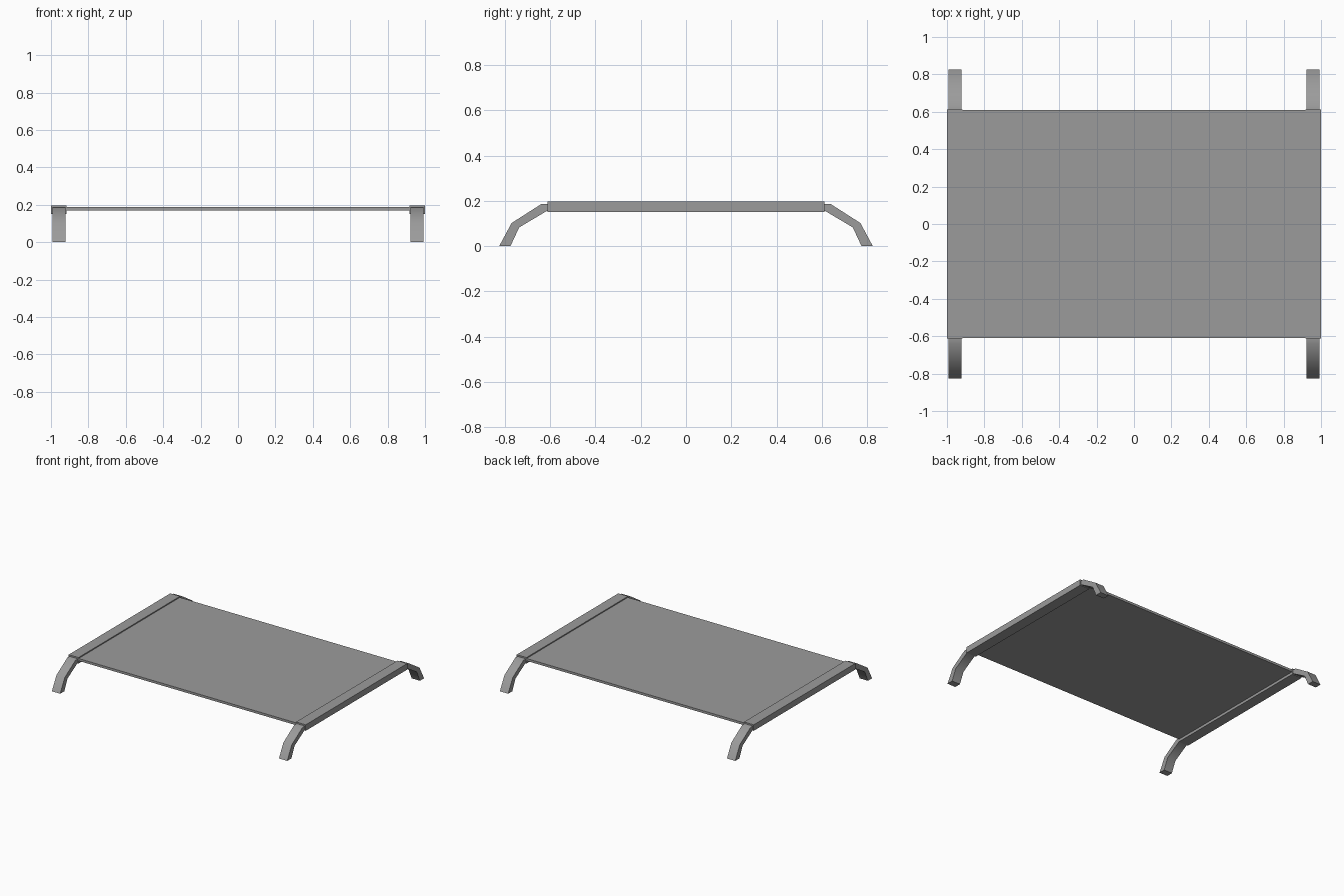
import bpy, bmesh, math
from mathutils import Vector

cube = bpy.data.objects.get("Cube")
if cube:
    bpy.data.objects.remove(cube, do_unlink=True)

grey = bpy.data.materials.new("mid_grey")
grey.use_nodes = True
colour = (0.33, 0.33, 0.33, 1)
grey.diffuse_color = colour
grey.node_tree.nodes["Principled BSDF"].inputs["Base Color"].default_value = colour


def extrude_profile(name, profile, x0, x1, smooth=False):
    """Extrude a closed (y, z) outline along x."""
    bm = bmesh.new()
    face = bm.faces.new([bm.verts.new((x0, y, z)) for y, z in profile])
    moved = bmesh.ops.extrude_face_region(bm, geom=[face])["geom"]
    bmesh.ops.translate(bm, vec=Vector((x1 - x0, 0, 0)),
                        verts=[v for v in moved if isinstance(v, bmesh.types.BMVert)])
    if not any(f.normal.x < -0.9 for f in bm.faces):
        bm.faces.ensure_lookup_table()
    bmesh.ops.recalc_face_normals(bm, faces=bm.faces)
    mesh = bpy.data.meshes.new(name)
    bm.to_mesh(mesh)
    bm.free()
    mesh.materials.append(grey)
    obj = bpy.data.objects.new(name, mesh)
    bpy.context.collection.objects.link(obj)
    if smooth:
        bpy.ops.object.select_all(action="DESELECT")
        obj.select_set(True)
        bpy.context.view_layer.objects.active = obj
        bpy.ops.object.shade_smooth_by_angle(angle=math.radians(40))
    return obj


def rectangle(half_y, z0, z1):
    return [(-half_y, z0), (half_y, z0), (half_y, z1), (-half_y, z1)]


# Thin flat deck between the rails
extrude_profile("deck", rectangle(0.61, 0.17, 0.188), -0.92, 0.92)

# Bent leg outline, outer edge then inner edge
leg = [(0.60, 0.185), (0.64, 0.185), (0.77, 0.102), (0.825, 0),
       (0.775, 0), (0.737, 0.082), (0.615, 0.155), (0.60, 0.155)]

# Side rails with a leg at each end
for side, s in (("left", 1), ("right", -1)):
    extrude_profile(side + "_rail", rectangle(0.612, 0.15, 0.196), s * 0.918, s * 1.0)
    for end, e in (("back", 1), ("front", -1)):
        extrude_profile(f"{end}_{side}_leg", [(e * y, z) for y, z in leg],
                        s * 0.923, s * 0.993, smooth=True)
